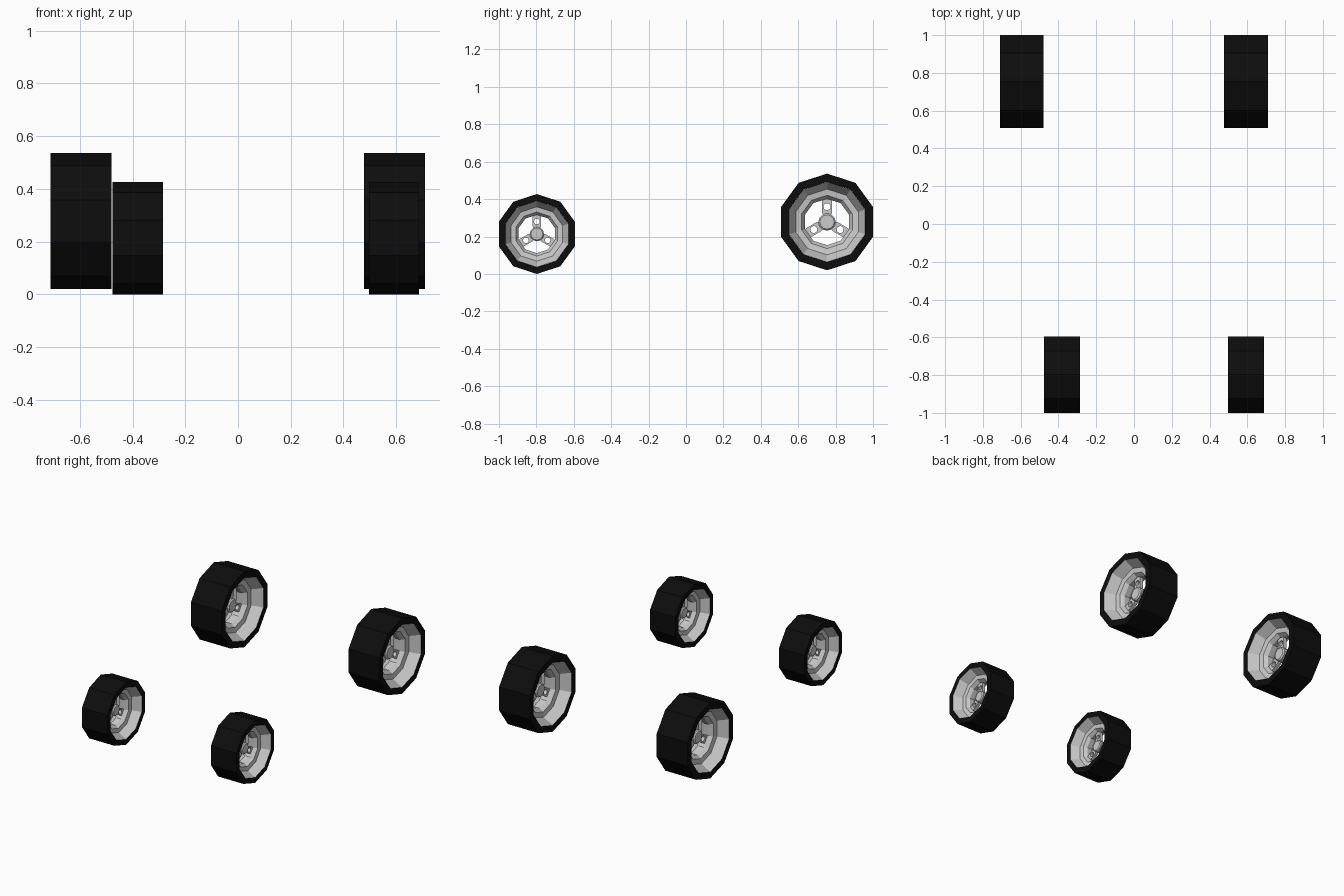
import bpy, bmesh, math
from math import sin, cos, pi

if "Cube" in bpy.data.objects:
    bpy.data.objects.remove(bpy.data.objects["Cube"])

HALF = 0.447  # half width of a wheel whose radius is 1


def new_object(name, bm, wheel, mat=None):
    bmesh.ops.recalc_face_normals(bm, faces=bm.faces[:])
    me = bpy.data.meshes.new(name)
    bm.to_mesh(me)
    bm.free()
    ob = bpy.data.objects.new(name, me)
    bpy.context.collection.objects.link(ob)
    x, y, z, r = wheel
    ob.location = (x, y, z)
    ob.scale = (r, r, r)
    if mat:
        me.materials.append(mat)
    return ob


def lathe(bm, profile, n=10):
    """Closed (radius, x) profile turned around the x axis, a corner on top."""
    rings = []
    for i in range(n):
        a = pi / 2 + 2 * pi * i / n
        rings.append([bm.verts.new((x, r * cos(a), r * sin(a))) for r, x in profile])
    for i in range(n):
        a, b = rings[i], rings[(i + 1) % n]
        for j in range(len(profile)):
            k = (j + 1) % len(profile)
            bm.faces.new((a[j], a[k], b[k], b[j]))


def spoke(bm, angle, half):
    """Flat arm with a round hole, from the hub to the rim."""
    n, hole_r, hole_c = 16, 0.072, 0.315
    w, lo, hi = 0.105, 0.13, 0.50
    u, v = (cos(angle), sin(angle)), (-sin(angle), cos(angle))
    loops = []
    for x in (-half, half):
        outer, inner = [], []
        for i in range(n):
            t = 2 * pi * (i + 0.5) / n
            c, s = cos(t), sin(t)
            m = max(abs(c), abs(s))
            q = c / m
            pu = hole_c + q * (hi - hole_c if q > 0 else hole_c - lo)
            for ring, p, d in ((outer, pu, w * s / m),
                               (inner, hole_c + hole_r * c, hole_r * s)):
                ring.append(bm.verts.new((x, p * u[0] + d * v[0], p * u[1] + d * v[1])))
        loops.append((outer, inner))
    (o0, i0), (o1, i1) = loops
    for i in range(n):
        k = (i + 1) % n
        for a, b in ((o0, i0), (i0, i1), (i1, o1), (o1, o0)):
            bm.faces.new((a[i], a[k], b[k], b[i]))


rubber = bpy.data.materials.new("rubber")
rubber.diffuse_color = (0.004, 0.004, 0.004, 1)
rubber.use_nodes = True
rubber.node_tree.nodes["Principled BSDF"].inputs["Base Color"].default_value = rubber.diffuse_color

# centre x, y, z and radius
wheels = {
    "rear_left": (-0.595, 0.754, 0.278, 0.2585),
    "rear_right": (0.593, 0.754, 0.278, 0.2585),
    "front_left": (-0.380, -0.7975, 0.2135, 0.2135),
    "front_right": (0.592, -0.7975, 0.2135, 0.2135),
}

for side, wheel in wheels.items():
    # tyre
    bm = bmesh.new()
    lathe(bm, [(1, -HALF), (1, HALF), (0.83, HALF), (0.83, -HALF)])
    new_object(side + "_tyre", bm, wheel, rubber)

    # dished rim, stepped alike on both sides
    half_rim = [(0.829, HALF), (0.68, 0.19), (0.55, 0.17), (0.48, 0.07)]
    bm = bmesh.new()
    lathe(bm, half_rim + [(r, -x) for r, x in reversed(half_rim)])
    new_object(side + "_rim", bm, wheel)

    # three pierced spokes
    bm = bmesh.new()
    for i in range(3):
        spoke(bm, pi / 2 + i * 2 * pi / 3, 0.05)
    new_object(side + "_spokes", bm, wheel)

    # hub
    bm = bmesh.new()
    lathe(bm, [(0.001, -0.11), (0.15, -0.11), (0.18, -0.08),
               (0.18, 0.08), (0.15, 0.11), (0.001, 0.11)], 12)
    new_object(side + "_hub", bm, wheel)
